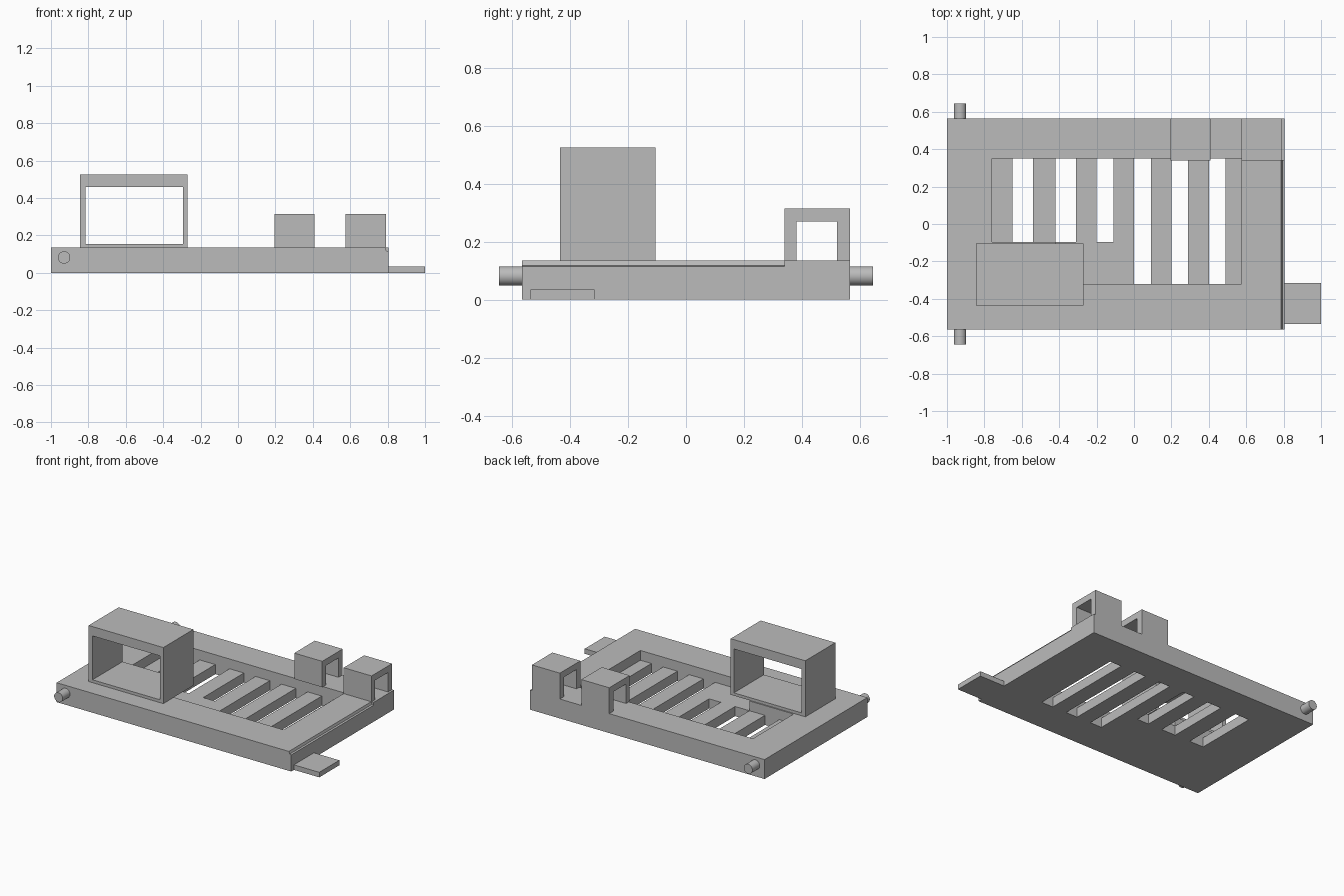
import bpy, bmesh, math
from mathutils import Vector

if "Cube" in bpy.data.objects:
    bpy.data.objects.remove(bpy.data.objects["Cube"], do_unlink=True)

grey = bpy.data.materials.new("plain_grey")
grey.use_nodes = True
COLOUR = (0.5, 0.5, 0.5, 1)
grey.diffuse_color = COLOUR
grey.node_tree.nodes["Principled BSDF"].inputs["Base Color"].default_value = COLOUR


def prism(name, outline, axis, lo, hi):
    """Extrude a 2D outline along an axis: 'x' (y,z), 'y' (x,z) or 'z' (x,y)."""
    place = {"x": lambda a, b: (lo, a, b),
             "y": lambda a, b: (a, lo, b),
             "z": lambda a, b: (a, b, lo)}[axis]
    bm = bmesh.new()
    face = bm.faces.new([bm.verts.new(place(a, b)) for a, b in outline])
    out = bmesh.ops.extrude_face_region(bm, geom=[face])
    step = Vector([hi - lo if axis == c else 0 for c in "xyz"])
    moved = [v for v in out["geom"] if isinstance(v, bmesh.types.BMVert)]
    bmesh.ops.translate(bm, verts=moved, vec=step)
    bmesh.ops.recalc_face_normals(bm, faces=bm.faces)
    mesh = bpy.data.meshes.new(name)
    bm.to_mesh(mesh)
    bm.free()
    mesh.materials.append(grey)
    obj = bpy.data.objects.new(name, mesh)
    bpy.context.collection.objects.link(obj)
    return obj


def rect(a0, a1, b0, b1):
    return [(a0, b0), (a1, b0), (a1, b1), (a0, b1)]


def box(name, x, y, z):
    return prism(name, rect(*x, *y), "z", *z)


def cut(target, cutter):
    mod = target.modifiers.new("cut", "BOOLEAN")
    mod.operation = "DIFFERENCE"
    mod.solver = "EXACT"
    mod.object = cutter
    bpy.context.view_layer.objects.active = target
    bpy.ops.object.modifier_apply(modifier=mod.name)
    bpy.data.objects.remove(cutter, do_unlink=True)


TOP, FLOOR, SIDE = 0.135, 0.067, 0.565

# Tray frame with a softened right-hand edge
frame = prism("tray_frame", [(-1, 0), (0.805, 0), (0.805, 0.115), (0.793, 0.118),
                             (0.787, TOP), (-1, TOP)], "y", -SIDE, SIDE)

# Sunken floor, leaving a raised ledge under the holder
recess = prism("recess_cutter", [(-0.76, -0.097), (-0.42, -0.097), (-0.42, -0.32),
                                 (0.575, -0.32), (0.575, 0.35), (-0.76, 0.35)],
               "z", FLOOR, 0.3)
cut(frame, recess)

# Through slots: three short ones beside the holder, three long ones
slots = [(-0.65, -0.54, -0.097), (-0.42, -0.31, -0.097), (-0.2, -0.11, -0.097),
         (0, 0.09, -0.32), (0.2, 0.29, -0.32), (0.4, 0.49, -0.32)]
for x0, x1, y0 in slots:
    cut(frame, box("slot_cutter", (x0, x1), (y0, 0.35), (-0.1, 0.1)))

# Square back corner, where the softened edge stops
box("back_corner", (0.785, 0.805), (0.34, SIDE), (0.11, TOP))

# Open rectangular holder
holder = box("holder", (-0.845, -0.27), (-0.435, -0.105), (TOP, 0.525))
cut(holder, box("holder_cutter", (-0.815, -0.295), (-0.6, 0.1), (0.155, 0.46)))

# Pair of back loops, open along x
arch = [(0.34, TOP), (0.38, TOP), (0.38, 0.27), (0.52, 0.27),
        (0.52, TOP), (SIDE, TOP), (SIDE, 0.315), (0.34, 0.315)]
for name, x0, x1 in (("inner_loop", 0.195, 0.41), ("outer_loop", 0.575, 0.79)):
    prism(name, arch, "x", x0, x1)

# Low tab on the side
box("side_tab", (0.805, 1), (-0.535, -0.315), (0, 0.035))

# Hinge pins, front and back
circle = [(-0.93 + 0.033 * math.cos(i * math.tau / 32),
           0.082 + 0.033 * math.sin(i * math.tau / 32)) for i in range(32)]
for name, s in (("front_pin", -1), ("back_pin", 1)):
    pin = prism(name, circle, "y", s * SIDE, s * 0.645)
    bpy.ops.object.select_all(action="DESELECT")
    pin.select_set(True)
    bpy.context.view_layer.objects.active = pin
    bpy.ops.object.shade_smooth_by_angle(angle=math.radians(35))
